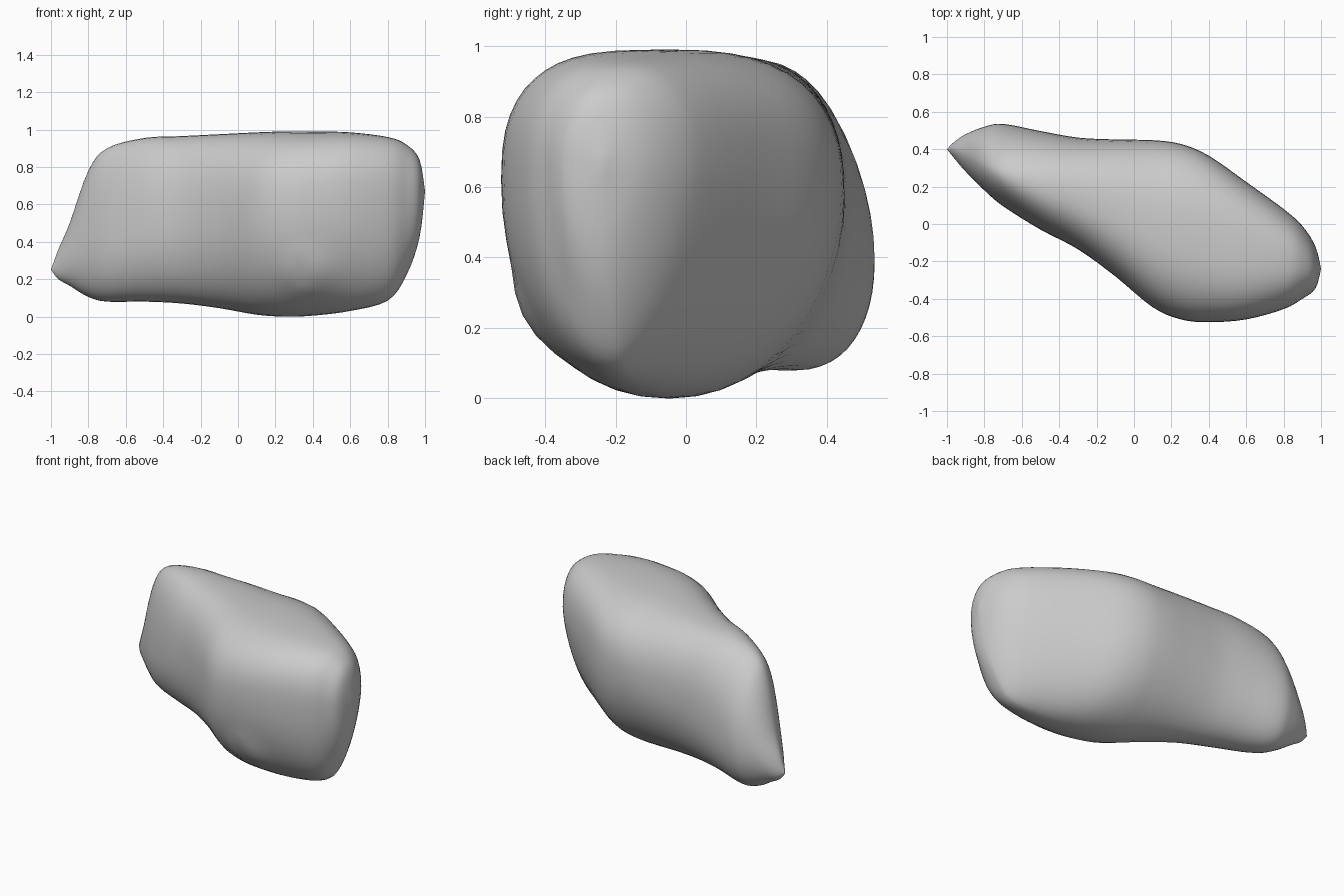
import bpy
import bmesh
from math import cos, sin, pi
from mathutils import Vector

cube = bpy.data.objects.get("Cube")
if cube:
    bpy.data.objects.remove(cube)

# Boulder stations: x, front y, back y, bottom z, widest z, top z,
# roundness of the upper half, roundness of the lower back, lean of the top
stations = [
    (-1, .4, .4, .25, .25, .25, 2, 2, 0),
    (-.96, .35, .44, .2, .27, .36, 1.8, 2, 0),
    (-.9, .28, .48, .165, .32, .5, 1.8, 2, -.01),
    (-.8, .18, .52, .105, .37, .78, 1.8, 2.1, -.04),
    (-.7, .095, .535, .08, .4, .9, 1.9, 2.2, -.05),
    (-.5, -.03, .497, .08, .47, .955, 2.2, 2.1, -.03),
    (-.3, -.135, .462, .07, .52, .965, 2.4, 2, -.01),
    (-.1, -.28, .452, .045, .55, .975, 2.5, 1.95, 0),
    (.1, -.445, .448, .01, .58, .985, 2.5, 1.95, 0),
    (.25, -.51, .428, 0, .6, .99, 2.6, 2, 0),
    (.4, -.525, .365, .005, .62, .99, 2.7, 2, 0),
    (.6, -.51, .225, .03, .64, .985, 2.7, 1.8, 0),
    (.8, -.455, .08, .085, .65, .96, 2.5, 1.5, 0),
    (.9, -.4, -.01, .22, .66, .92, 2.3, 1.45, 0),
    (.97, -.345, -.12, .42, .67, .84, 2.1, 1.5, 0),
    (1, -.24, -.24, .67, .67, .67, 2, 1.7, 0),
]
STEPS, SIDES, LOWER_FRONT = 4, 48, 2.1


def spline(a, b, c, d, t):
    """Smooth curve from b to c, for every value of a station."""
    return [.5 * (2 * q + (r - p) * t + (2 * p - 5 * q + 4 * r - s) * t * t
                  + (3 * q - p - 3 * r + s) * t ** 3)
            for p, q, r, s in zip(a, b, c, d)]


def rounded(v, power):
    return (1 if v >= 0 else -1) * abs(v) ** (2 / power)


def section(values):
    x, front, back, low, mid, high, upper, lower_back, lean = values
    ring = []
    for i in range(SIDES):
        a = 2 * pi * i / SIDES
        power = upper if sin(a) > 0 else lower_back if cos(a) > 0 else LOWER_FRONT
        u, v = rounded(cos(a), power), rounded(sin(a), power)
        y = (front + back) / 2 + u * (back - front) / 2 + lean * max(v, 0) ** 2
        z = mid + v * ((high - mid) if v > 0 else (mid - low))
        ring.append(Vector((x, y, z)))
    return ring


# Loft the boulder through its sections
bm = bmesh.new()
padded = [stations[0]] + stations + [stations[-1]]
rings = []
for k in range(len(stations) - 1):
    for j in range(STEPS):
        if k + j > 0:
            values = spline(*padded[k:k + 4], j / STEPS)
            rings.append([bm.verts.new(p) for p in section(values)])
for one, two in zip(rings, rings[1:]):
    for i in range(SIDES):
        n = (i + 1) % SIDES
        bm.faces.new((one[i], one[n], two[n], two[i]))

# Close both ends on a tip
for ring, s in ((rings[0], stations[0]), (rings[-1], stations[-1])):
    tip = bm.verts.new((s[0], s[1], s[4]))
    for i in range(SIDES):
        bm.faces.new((ring[i], ring[(i + 1) % SIDES], tip))

# Swelling low on the front, with a small pit at its top
swelling, pit = Vector((.38, -.45, .2)), Vector((.34, -.47, .23))
for v in bm.verts:
    v.co.y -= .03 * max(0, 1 - ((v.co - swelling).length / .22) ** 2) ** 2
    v.co.y += .025 * max(0, 1 - (v.co - pit).length / .06)
bmesh.ops.recalc_face_normals(bm, faces=bm.faces)

mesh = bpy.data.meshes.new("boulder")
bm.to_mesh(mesh)
bm.free()
boulder = bpy.data.objects.new("boulder", mesh)
bpy.context.collection.objects.link(boulder)

# Plain stone colour
stone = bpy.data.materials.new("stone grey")
stone.use_nodes = True
grey = (.6, .6, .6, 1)
stone.diffuse_color = grey
stone.node_tree.nodes["Principled BSDF"].inputs["Base Color"].default_value = grey
mesh.materials.append(stone)

mesh.polygons.foreach_set("use_smooth", [True] * len(mesh.polygons))
